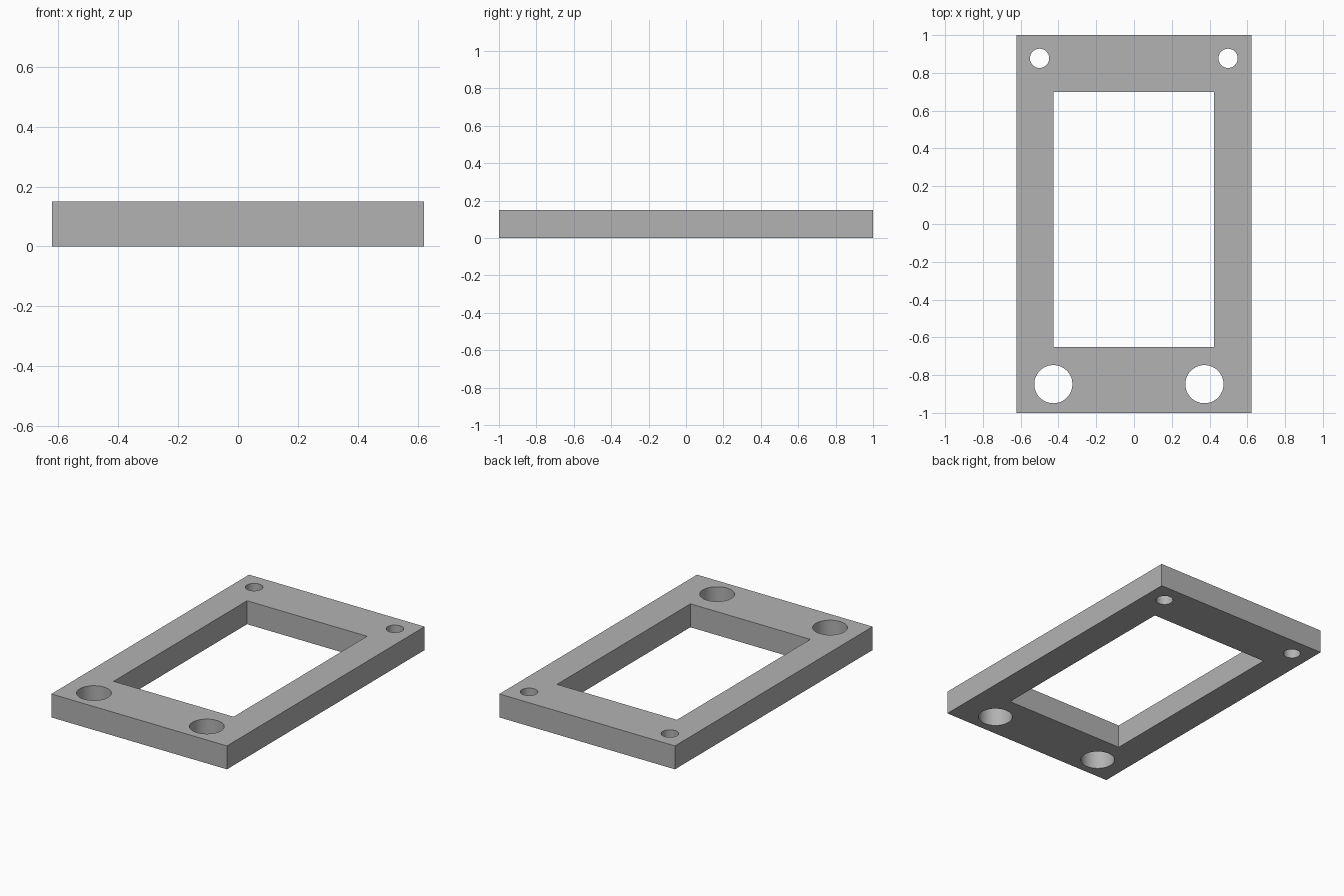
import bpy

cube = bpy.data.objects.get("Cube")
if cube:
    bpy.data.objects.remove(cube, do_unlink=True)

HALF_X, HALF_Y, THICK = 0.622, 1.0, 0.15


def box(name, x0, x1, y0, y1, z0, z1):
    bpy.ops.mesh.primitive_cube_add(
        size=1, location=((x0 + x1) / 2, (y0 + y1) / 2, (z0 + z1) / 2))
    obj = bpy.context.object
    obj.name = name
    obj.scale = (x1 - x0, y1 - y0, z1 - z0)
    bpy.ops.object.transform_apply(location=True, rotation=False, scale=True)
    return obj


def drill(name, x, y, radius):
    bpy.ops.mesh.primitive_cylinder_add(
        vertices=64, radius=radius, depth=THICK * 3, location=(x, y, THICK / 2))
    bpy.context.object.name = name
    return bpy.context.object


# Flat rectangular plate
plate = box("frame_plate", -HALF_X, HALF_X, -HALF_Y, HALF_Y, 0, THICK)

# Window opening, two small back holes, two large front holes
cutters = [
    box("window_cutter", -0.426, 0.424, -0.65, 0.70, -THICK, THICK * 2),
    drill("back_right_hole_cutter", -0.50, 0.877, 0.051),
    drill("back_left_hole_cutter", 0.498, 0.877, 0.051),
    drill("front_right_hole_cutter", -0.427, -0.848, 0.101),
    drill("front_left_hole_cutter", 0.373, -0.848, 0.101),
]
for cutter in cutters:
    cutter.hide_render = True
    bpy.context.view_layer.objects.active = plate
    mod = plate.modifiers.new(cutter.name, "BOOLEAN")
    mod.operation = "DIFFERENCE"
    mod.solver = "EXACT"
    mod.object = cutter
    bpy.ops.object.modifier_apply(modifier=mod.name)
    bpy.data.objects.remove(cutter, do_unlink=True)

# Grey finish
grey = bpy.data.materials.new("grey")
grey.use_nodes = True
colour = (0.448, 0.448, 0.448, 1)
grey.diffuse_color = colour
grey.node_tree.nodes["Principled BSDF"].inputs["Base Color"].default_value = colour
plate.data.materials.clear()
plate.data.materials.append(grey)

# Smooth hole walls, sharp edges
bpy.ops.object.select_all(action="DESELECT")
plate.select_set(True)
bpy.context.view_layer.objects.active = plate
bpy.ops.object.shade_smooth_by_angle()
